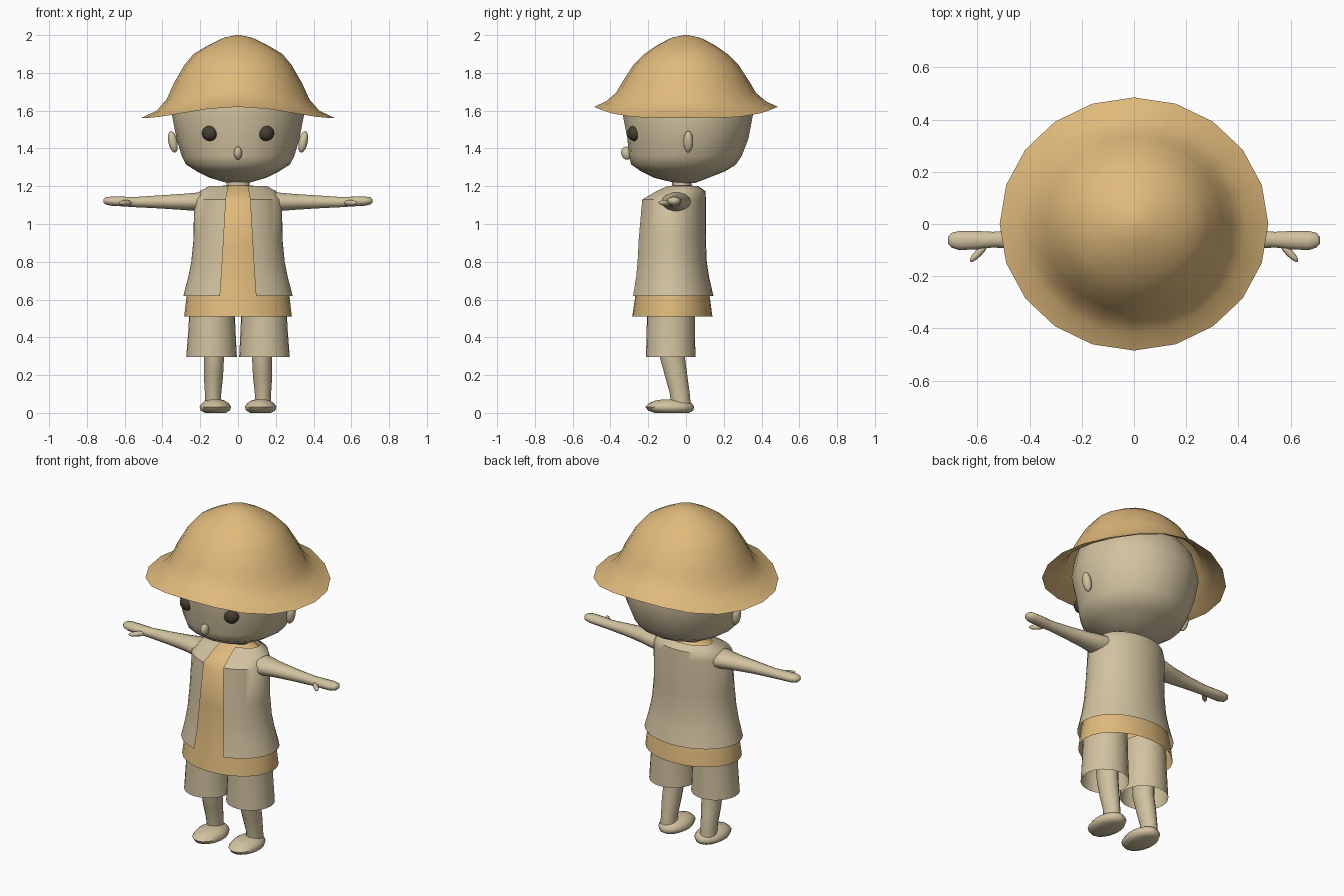
import bpy, bmesh, math
from mathutils import Matrix, Euler

if "Cube" in bpy.data.objects:
    bpy.data.objects.remove(bpy.data.objects["Cube"])


def material(name, rgb):
    m = bpy.data.materials.new(name)
    m.diffuse_color = (*rgb, 1.0)
    m.use_nodes = True
    m.node_tree.nodes["Principled BSDF"].inputs["Base Color"].default_value = m.diffuse_color
    return m


BEIGE = material("beige", (0.64, 0.54, 0.35))
STRAW = material("straw", (0.74, 0.49, 0.20))
DARK = material("dark brown", (0.06, 0.048, 0.032))


def finish(name, bm, mat, angle=50):
    bmesh.ops.recalc_face_normals(bm, faces=bm.faces)
    me = bpy.data.meshes.new(name)
    bm.to_mesh(me)
    bm.free()
    me.materials.append(mat)
    me.shade_smooth()
    me.set_sharp_from_angle(angle=math.radians(angle))
    ob = bpy.data.objects.new(name, me)
    bpy.context.collection.objects.link(ob)
    return ob


def loft(name, rings, mat, closed=True, caps=(False, False), angle=50):
    """Skin a stack of equal-length point rings."""
    bm = bmesh.new()
    vs = [[bm.verts.new(p) for p in ring] for ring in rings]
    n = len(vs[0])
    for a, b in zip(vs, vs[1:]):
        for i in range(n if closed else n - 1):
            j = (i + 1) % n
            bm.faces.new((a[i], a[j], b[j], b[i]))
    if caps[0]:
        bm.faces.new(vs[0])
    if caps[1]:
        bm.faces.new(vs[-1])
    return finish(name, bm, mat, angle)


def level(z, y0, y1, rx, x=0.0, n=24, start=0.0):
    """Horizontal oval ring, beginning at the front; start > 0 leaves a front opening."""
    cy, ry = (y0 + y1) / 2, (y1 - y0) / 2
    if start:
        ts = [start + (2 * math.pi - 2 * start) * i / n for i in range(n + 1)]
    else:
        ts = [2 * math.pi * i / n for i in range(n)]
    return [(x + rx * math.sin(t), cy - ry * math.cos(t), z) for t in ts]


def ball(name, loc, size, mat, rot=(0, 0, 0)):
    bm = bmesh.new()
    bmesh.ops.create_uvsphere(bm, u_segments=16, v_segments=10, radius=1)
    bm.transform(Matrix.LocRotScale(loc, Euler(rot), size))
    return finish(name, bm, mat, 80)


# Hat: dome and flared brim, brim lifted at front and back
hat_rows = [(1.56, .515, .485, .06), (1.60, .43, .42, .052), (1.66, .378, .37, .035),
            (1.74, .342, .338, .01), (1.84, .285, .28, 0), (1.90, .235, .22, 0),
            (1.945, .16, .155, 0), (1.985, .08, .08, 0), (2.0, .012, .012, 0)]
hat = []
for z, rx, ry, lift in hat_rows:
    ts = [2 * math.pi * i / 20 for i in range(20)]
    hat.append([(rx * math.cos(t), ry * math.sin(t), z + lift * math.sin(t) ** 4) for t in ts])
loft("hat", hat, STRAW, caps=(False, True), angle=80)

# Head
head_rows = [(1.218, -.06, .05, .06), (1.245, -.17, .12, .15), (1.28, -.24, .21, .22),
             (1.315, -.29, .265, .275), (1.36, -.303, .295, .298), (1.45, -.31, .33, .325),
             (1.58, -.335, .355, .35), (1.70, -.32, .32, .325), (1.80, -.24, .24, .24),
             (1.86, -.12, .12, .12)]
loft("head", [level(*r, n=20) for r in head_rows], BEIGE, caps=(True, True), angle=80)
ball("nose", (0, -.315, 1.375), (.021, .028, .035), BEIGE, (.25, 0, 0))

# Neck
loft("neck", [level(1.15, -.08, .04, .075, n=14), level(1.19, -.072, .028, .06, n=14),
              level(1.25, -.075, .03, .065, n=14)], BEIGE)

# Shirt, open at the hem
shirt_rows = [(.51, -.285, .14, .285), (.62, -.268, .125, .272), (.74, -.25, .10, .245),
              (.88, -.24, .09, .222), (1.1, -.225, .09, .22), (1.155, -.17, .085, .19),
              (1.19, -.10, .055, .13), (1.203, -.075, .035, .08)]
loft("shirt", [level(*r, n=28) for r in shirt_rows], STRAW)

# Vest, open down the front (last value is half the gap)
vest_rows = [(.62, -.292, .145, .29, .095), (.72, -.275, .122, .264, .088),
             (.80, -.267, .11, .248, .083), (.92, -.26, .105, .236, .076),
             (1.13, -.238, .106, .233, .064), (1.175, -.16, .102, .20, .056),
             (1.202, -.10, .062, .15, .05)]
loft("vest", [level(z, a, b, rx, n=30, start=math.asin(g / rx))
              for z, a, b, rx, g in vest_rows], BEIGE, closed=False)

arm_rows = [(.15, -.13, .025, 1.06, 1.168), (.21, -.13, .025, 1.067, 1.168),
            (.30, -.11, .0, 1.074, 1.16), (.42, -.098, -.02, 1.082, 1.152),
            (.54, -.09, -.03, 1.088, 1.144), (.60, -.097, -.027, 1.092, 1.145),
            (.67, -.10, -.027, 1.096, 1.146), (.70, -.09, -.034, 1.102, 1.143),
            (.713, -.075, -.05, 1.114, 1.132)]
leg_rows = [(.04, -.08, .025, .045, .132), (.10, -.085, .02, .044, .132),
            (.19, -.11, .008, .052, .130), (.29, -.137, -.005, .054, .127),
            (.42, -.145, -.01, .06, .13)]
shoe_rows = [(.0, -.165, .015, .055), (.012, -.20, .037, .078), (.032, -.215, .044, .085),
             (.052, -.195, .03, .072), (.066, -.16, -.01, .05), (.072, -.12, -.05, .02)]

for s, side in ((-1, "left"), (1, "right")):
    # Eyes and ears
    ball(side + "_eye", (s * .15, -.275, 1.48), (.042, .035, .04), DARK, (0, s * -.4, s * .35))
    ball(side + "_ear", (s * .345, .012, 1.435), (.024, .026, .058), BEIGE, (0, s * .2, 0))

    # Arm with mitten hand and thumb
    rings = []
    for x, y0, y1, z0, z1 in arm_rows:
        ts = [2 * math.pi * i / 14 for i in range(14)]
        rings.append([(s * x, (y0 + y1) / 2 + (y1 - y0) / 2 * math.cos(t),
                       (z0 + z1) / 2 + (z1 - z0) / 2 * math.sin(t)) for t in ts])
    loft(side + "_arm", rings, BEIGE, caps=(False, True), angle=70)
    ball(side + "_thumb", (s * .595, -.11, 1.112), (.048, .014, .015), BEIGE, (0, 0, s * -.8))

    # Shorts leg, open at the cuff
    loft(side + "_shorts_leg", [level(.295, -.212, .05, .134, s * .14),
                                level(.45, -.208, .047, .124, s * .138),
                                level(.62, -.205, .045, .118, s * .137)], BEIGE, caps=(False, True))

    # Leg and shoe
    loft(side + "_leg", [level(z, a, b, r, s * x, 14) for z, a, b, r, x in leg_rows], BEIGE)
    loft(side + "_shoe", [level(*r, s * .12, 18) for r in shoe_rows], BEIGE,
         caps=(True, True), angle=60)
